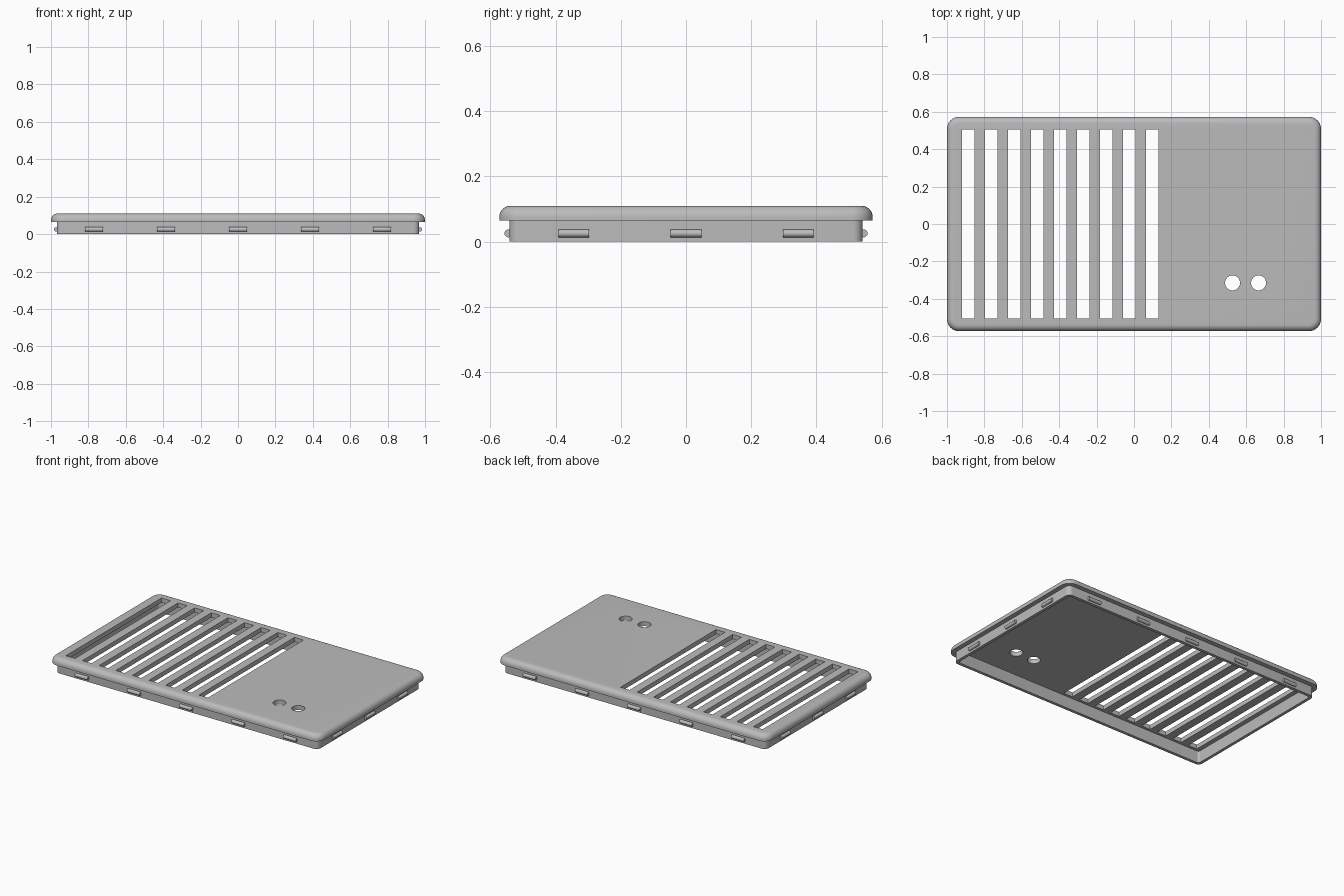
import bpy, bmesh
from math import sin, cos, pi, radians
from mathutils import Matrix

cube = bpy.data.objects.get("Cube")
if cube:
    bpy.data.objects.remove(cube, do_unlink=True)

grey = bpy.data.materials.new("plain grey")
grey.use_nodes = True
grey.diffuse_color = (0.5, 0.5, 0.5, 1)
bsdf = next(n for n in grey.node_tree.nodes if n.type == 'BSDF_PRINCIPLED')
bsdf.inputs["Base Color"].default_value = grey.diffuse_color

HX, HY, TOP = 1.0, 0.573, 0.11
LIP_Z, CEILING_Z = 0.065, 0.08
SKIRT, WALL, FILLET = 0.031, 0.02, 0.035


def make_object(name, bm):
    bmesh.ops.recalc_face_normals(bm, faces=bm.faces)
    mesh = bpy.data.meshes.new(name)
    bm.to_mesh(mesh)
    bm.free()
    mesh.materials.append(grey)
    obj = bpy.data.objects.new(name, mesh)
    bpy.context.collection.objects.link(obj)
    return obj


def activate(obj):
    bpy.ops.object.select_all(action='DESELECT')
    obj.select_set(True)
    bpy.context.view_layer.objects.active = obj


def smooth(obj):
    activate(obj)
    bpy.ops.object.shade_smooth_by_angle(angle=radians(35))


def ring(bm, inset, radius, z, steps=8):
    """Rounded rectangle of vertices, inset from the outer outline."""
    verts = []
    for q, (sx, sy) in enumerate([(1, 1), (-1, 1), (-1, -1), (1, -1)]):
        cx, cy = sx * (HX - inset - radius), sy * (HY - inset - radius)
        for i in range(steps + 1):
            a = (q + i / steps) * pi / 2
            verts.append(bm.verts.new((cx + radius * cos(a), cy + radius * sin(a), z)))
    return verts


# Cover shell: inner ceiling, inner wall, skirt, overhanging lip and rounded top
bm = bmesh.new()
inner = SKIRT + WALL
sections = [(inner, 0.012, CEILING_Z), (inner, 0.012, 0), (SKIRT, 0.03, 0),
            (SKIRT, 0.03, LIP_Z), (0, 0.065, LIP_Z)]
for i in range(9):
    a = i / 8 * pi / 2
    d = FILLET * (1 - cos(a))
    sections.append((d, 0.065 - d, TOP - FILLET + FILLET * sin(a)))
rings = [ring(bm, *s) for s in sections]
for lower, upper in zip(rings, rings[1:]):
    for i in range(len(lower)):
        j = (i + 1) % len(lower)
        bm.faces.new((lower[i], lower[j], upper[j], upper[i]))
bm.faces.new(rings[0])
bm.faces.new(rings[-1])
cover = make_object("vented_cover", bm)

# Cutter for the nine vent slots and two round holes
bm = bmesh.new()
for i in range(9):
    place = Matrix.Translation((-0.885 + i * 0.1228, 0, 0.1))
    bmesh.ops.create_cube(bm, size=1, matrix=place @ Matrix.Diagonal((0.067, 1.008, 0.1, 1)))
for x in (0.527, 0.666):
    bmesh.ops.create_cone(bm, cap_ends=True, segments=32, radius1=0.04, radius2=0.04,
                          depth=0.1, matrix=Matrix.Translation((x, -0.315, 0.1)))
cutter = make_object("opening_cutter", bm)
cutter.hide_render = True
cut = cover.modifiers.new("openings", 'BOOLEAN')
cut.operation, cut.solver, cut.object = 'DIFFERENCE', 'EXACT', cutter
activate(cover)
bpy.ops.object.modifier_apply(modifier=cut.name)
bpy.data.objects.remove(cutter, do_unlink=True)
smooth(cover)


# Rounded snap clips around the skirt
def clip(name, x, y, axis):
    bm = bmesh.new()
    bmesh.ops.create_cone(bm, cap_ends=True, segments=20, radius1=0.012, radius2=0.012,
                          depth=0.094, matrix=Matrix.Rotation(pi / 2, 4, axis))
    obj = make_object(name, bm)
    obj.location = (x, y, 0.025)
    smooth(obj)


reach = SKIRT - 0.003
for side, front_back, left_right in ((-1, "front", "right"), (1, "back", "left")):
    for i in range(5):
        clip(f"{front_back}_clip_{i + 1}", (i - 2) * 0.385, side * (HY - reach), 'Y')
    for i in range(3):
        clip(f"{left_right}_clip_{i + 1}", side * (HX - reach), (i - 1) * 0.344, 'X')
